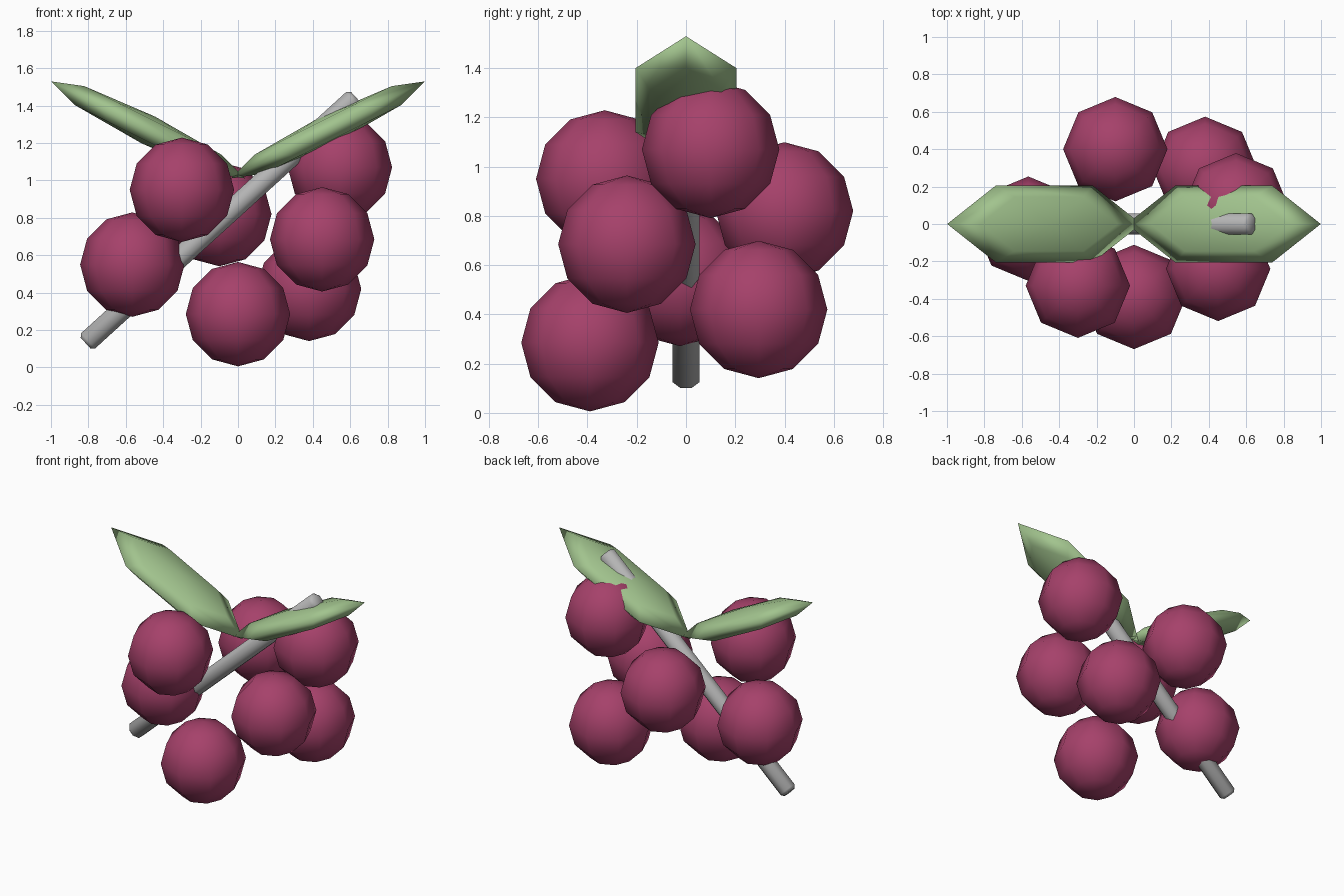
import bpy, bmesh
from math import sin, cos, pi, atan2
from mathutils import Matrix, Vector

if "Cube" in bpy.data.objects:
    bpy.data.objects.remove(bpy.data.objects["Cube"])


def material(name, rgb):
    m = bpy.data.materials.new(name)
    m.use_nodes = True
    m.diffuse_color = (*rgb, 1)
    bsdf = next(n for n in m.node_tree.nodes if n.type == 'BSDF_PRINCIPLED')
    bsdf.inputs["Base Color"].default_value = (*rgb, 1)
    return m


berry_red = material("berry_red", (0.38, 0.053, 0.145))
leaf_green = material("leaf_green", (0.36, 0.55, 0.27))
stem_grey = material("stem_grey", (0.46, 0.46, 0.46))


def lathe(name, profile, sides, mat, matrix, smooth=True):
    """Spin an (x, z) profile about z, then place the result with a matrix."""
    bm = bmesh.new()
    verts = [bm.verts.new((x, 0, z)) for x, z in profile]
    edges = [bm.edges.new(pair) for pair in zip(verts, verts[1:])]
    bmesh.ops.spin(bm, geom=verts + edges, cent=(0, 0, 0), axis=(0, 0, 1),
                   angle=2 * pi, steps=sides)
    bmesh.ops.remove_doubles(bm, verts=bm.verts, dist=1e-4)
    bmesh.ops.transform(bm, matrix=matrix, verts=bm.verts)
    bmesh.ops.recalc_face_normals(bm, faces=bm.faces)
    for f in bm.faces:
        f.smooth = smooth
    mesh = bpy.data.meshes.new(name)
    bm.to_mesh(mesh)
    bm.free()
    mesh.materials.append(mat)
    ob = bpy.data.objects.new(name, mesh)
    bpy.context.collection.objects.link(ob)
    return ob


def arc(rings):
    return [(sin(pi * i / rings), cos(pi * i / rings)) for i in range(rings + 1)]


# Berries
centres = [(-0.565, -0.025, 0.55), (-0.30, -0.33, 0.95), (-0.10, 0.40, 0.82),
           (0, -0.39, 0.285), (0.38, 0.295, 0.42), (0.45, -0.24, 0.685),
           (0.545, 0.10, 1.07)]
for i, c in enumerate(centres):
    lathe(f"berry_{i + 1}", arc(6), 8, berry_red,
          Matrix.Translation(c) @ Matrix.Scale(0.279, 4))

# Pair of flattened leaves spreading from the middle
for side, name in ((1, "leaf_left"), (-1, "leaf_right")):
    place = (Matrix.Translation((side * 0.48, 0, 1.27))
             @ Matrix.Rotation(-side * atan2(1, 2), 4, 'Y')
             @ Matrix.Diagonal((0.58, 0.237, 0.08, 1)))
    lathe(name, arc(4), 6, leaf_green, place)

# Slanted stem with chamfered ends
low, high = Vector((-0.815, 0, 0.13)), Vector((0.63, 0, 1.445))
d = high - low
h, r, b = d.length / 2, 0.06, 0.018
stem_profile = [(0, h), (r - b, h), (r, h - b), (r, b - h), (r - b, -h), (0, -h)]
stem = lathe("stem", stem_profile, 8, stem_grey,
             Matrix.Translation((low + high) / 2)
             @ Matrix.Rotation(atan2(d.x, d.z), 4, 'Y')
             @ Matrix.Rotation(pi / 8, 4, 'Z'))
bpy.context.view_layer.objects.active = stem
stem.select_set(True)
bpy.ops.object.shade_smooth_by_angle(angle=pi / 3.5)
